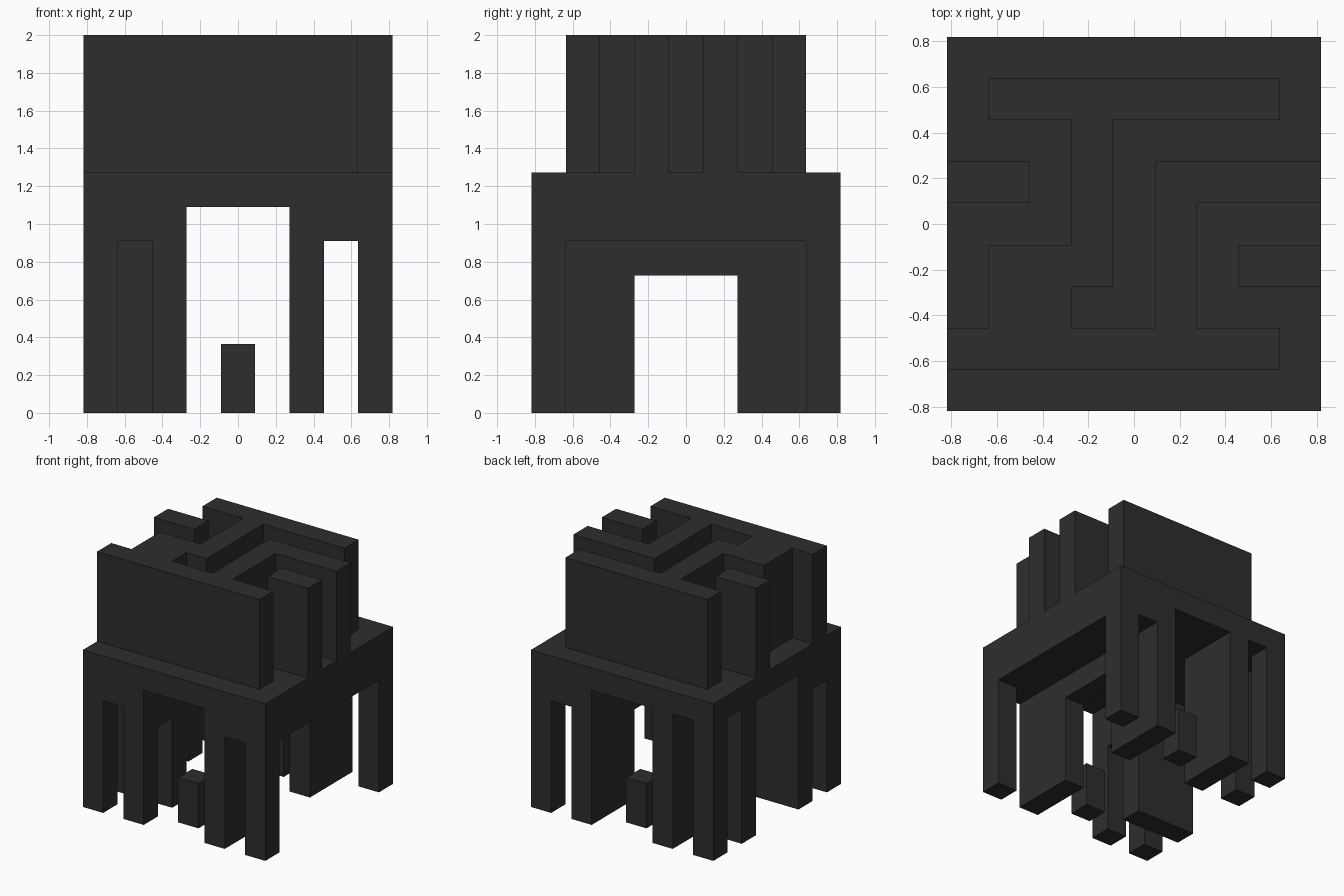
import bpy
import bmesh
from mathutils import Vector

cube = bpy.data.objects.get("Cube")
if cube:
    bpy.data.objects.remove(cube, do_unlink=True)

UNIT = 2 / 11            # size of one building block
HALF = 4.5               # half the footprint, in blocks

charcoal = bpy.data.materials.new("charcoal")
charcoal.use_nodes = True
charcoal.diffuse_color = (0.027, 0.027, 0.027, 1)
charcoal.node_tree.nodes["Principled BSDF"].inputs["Base Color"].default_value = (0.027, 0.027, 0.027, 1)

parts = {}


def box(name, xs, ys, zs):
    """Add a box of blocks to a part; each argument is a first and end block."""
    cells = parts.setdefault(name, set())
    cells.update((x, y, z) for x in range(*xs) for y in range(*ys) for z in range(*zs))


def post(name, x, y, top=6):
    box(name, (x, x + 1), (y, y + 1), (0, top))


LEG, LOW, LOWER, WALL = (0, 6), (5, 6), (4, 6), (7, 11)

# Roof slab over the legs
box("slab", (0, 9), (0, 9), (6, 7))

# Corner posts
for name, x, y in (("front_right_post", 0, 0), ("front_left_post", 8, 0),
                   ("back_right_post", 0, 8), ("back_left_post", 8, 8)):
    post(name, x, y)

# Single posts and short pedestals
post("front_inner_post", 2, 0)
post("right_side_post", 0, 6)
post("front_pedestal", 4, 1, 2)
post("back_pedestal", 4, 7, 2)

# Wide supporting walls
box("front_left_support", (6, 7), (0, 3), LEG)
box("back_left_support", (6, 7), (6, 9), LEG)
box("back_right_support", (2, 3), (6, 9), LEG)
box("front_right_support", (0, 3), (2, 3), LEG)

# Lowered ceilings and lintels
box("left_ceiling", (7, 8), (0, 9), LOW)
box("left_ceiling", (8, 9), (1, 8), LOW)
box("right_ceiling", (0, 2), (1, 2), LOW)
box("right_ceiling", (1, 2), (0, 1), LOW)
box("left_inner_lintel", (6, 7), (3, 6), LOWER)
box("right_inner_lintel", (2, 3), (1, 2), LOWER)

# Maze walls on top
box("maze_front_wall", (0, 8), (1, 2), WALL)
box("maze_back_wall", (1, 8), (7, 8), WALL)
box("maze_block", (1, 3), (2, 4), WALL)
box("maze_spine", (3, 4), (3, 7), WALL)
box("maze_hook", (5, 6), (2, 6), WALL)
box("maze_hook", (6, 9), (5, 6), WALL)
box("maze_right_stub", (0, 2), (5, 6), WALL)
box("maze_left_stub", (7, 9), (3, 4), WALL)

solid = set().union(*parts.values())


def build(name, cells):
    """Skin the outer sides of a part and merge them into large flat faces."""
    bm = bmesh.new()
    for cell in sorted(cells):
        middle = Vector(cell) + Vector((0.5, 0.5, 0.5))
        for axis in range(3):
            for sign in (-1, 1):
                n = Vector((0, 0, 0))
                n[axis] = sign
                if tuple(int(c + d) for c, d in zip(cell, n)) in solid:
                    continue
                u = Vector((0, 0, 0))
                u[(axis + 1) % 3] = 0.5
                v = n.cross(u)
                centre = middle + n * 0.5
                corners = (centre - u - v, centre + u - v, centre + u + v, centre - u + v)
                bm.faces.new([bm.verts.new((p - Vector((HALF, HALF, 0))) * UNIT) for p in corners])
    bmesh.ops.remove_doubles(bm, verts=bm.verts, dist=0.001)
    bmesh.ops.dissolve_limit(bm, angle_limit=0.01, verts=bm.verts, edges=bm.edges, delimit={'NORMAL'})
    mesh = bpy.data.meshes.new(name)
    bm.to_mesh(mesh)
    bm.free()
    mesh.materials.append(charcoal)
    bpy.context.collection.objects.link(bpy.data.objects.new(name, mesh))


for part_name, part_cells in parts.items():
    build(part_name, part_cells)
